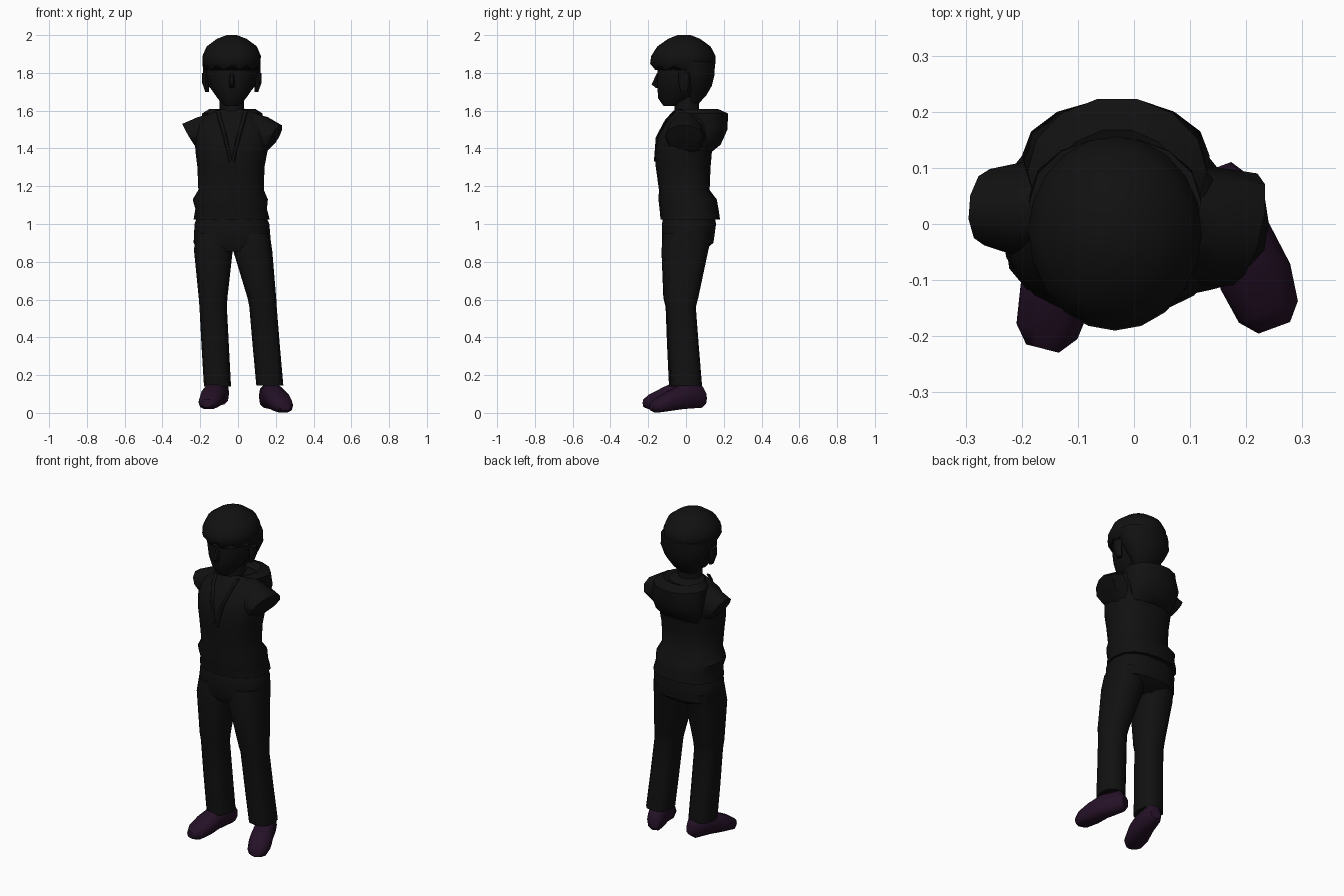
import bpy, bmesh, math
from mathutils import Vector

CX = -0.033  # body centre line


def material(name, rgb):
    m = bpy.data.materials.new(name)
    m.diffuse_color = (*rgb, 1)
    return m


BLACK = material("soft black", (0.0055, 0.0055, 0.0055))
PLUM = material("dark plum", (0.018, 0.0055, 0.02))


def loft(name, rings, mat=BLACK, angle=40):
    """Skin a closed surface through rings of points."""
    bm = bmesh.new()
    vs = [[bm.verts.new(p) for p in r] for r in rings]
    n = len(vs[0])
    for a, b in zip(vs, vs[1:]):
        for i in range(n):
            j = (i + 1) % n
            bm.faces.new((a[i], a[j], b[j], b[i]))
    bm.faces.new(vs[0][::-1])
    bm.faces.new(vs[-1])
    bmesh.ops.recalc_face_normals(bm, faces=bm.faces)
    me = bpy.data.meshes.new(name)
    bm.to_mesh(me)
    bm.free()
    me.materials.append(mat)
    ob = bpy.data.objects.new(name, me)
    bpy.context.collection.objects.link(ob)
    bpy.ops.object.select_all(action='DESELECT')
    ob.select_set(True)
    bpy.context.view_layer.objects.active = ob
    bpy.ops.object.shade_smooth_by_angle(angle=math.radians(angle))
    return ob


def ring(c, u, v, n=12, e=2.0):
    """Superellipse around c with half axes u and v."""
    c, u, v = Vector(c), Vector(u), Vector(v)
    pts = []
    for i in range(n):
        t = 2 * math.pi * i / n
        a, b = math.cos(t), math.sin(t)
        pts.append(c + u * math.copysign(abs(a) ** (2 / e), a)
                   + v * math.copysign(abs(b) ** (2 / e), b))
    return pts


def stack(name, sections, n=12, e=2.0, mat=BLACK, angle=40):
    """Loft level sections given as z, x min, x max, y min, y max."""
    rings = [ring(((a + b) / 2, (c + d) / 2, z), ((b - a) / 2, 0, 0), (0, (d - c) / 2, 0), n, e)
             for z, a, b, c, d in sections]
    return loft(name, rings, mat, angle)


# Jacket with gathered waist
stack("jacket", [
    (1.025, -.235, .167, -.135, .18), (1.08, -.226, .153, -.14, .172),
    (1.13, -.24, .158, -.146, .163), (1.18, -.21, .137, -.143, .125),
    (1.30, -.215, .14, -.16, .13), (1.38, -.225, .155, -.165, .137),
    (1.46, -.23, .165, -.155, .15), (1.53, -.215, .155, -.115, .15),
    (1.58, -.165, .105, -.075, .13), (1.605, -.11, .05, -.055, .1)], n=16, e=2.4)

# Short sleeve openings at the shoulders
loft("left_shoulder", [
    ring((-.13, .02, 1.46), (0, .09, 0), (0, 0, .135), 10),
    ring((-.20, .025, 1.47), (0, .085, 0), (-.015, 0, .1), 10),
    ring((-.262, .03, 1.475), (.005, .068, 0), (-.033, 0, .058), 10)])
loft("right_shoulder", [
    ring((.07, 0, 1.46), (0, .1, 0), (0, 0, .14), 10),
    ring((.14, -.005, 1.465), (.015, .105, 0), (.015, 0, .105), 10),
    ring((.198, -.01, 1.465), (.022, .1, 0), (.03, 0, .06), 10)])

# Folded hood behind the neck
stack("hood", [
    (1.38, -.16, .09, .07, .135), (1.42, -.185, .115, .05, .185),
    (1.50, -.20, .135, .02, .222), (1.585, -.19, .13, -.04, .226),
    (1.61, -.15, .09, -.05, .17), (1.58, -.12, .055, -.05, .1)], n=14)

# Raised V neckline edges
for side, s in (("left", -1), ("right", 1)):
    path = [(.075, -.06, 1.60), (.062, -.105, 1.55), (.035, -.153, 1.46), (.004, -.163, 1.33)]
    loft(side + "_neckline_edge",
         [ring((CX + s * x, y, z), (.012, 0, 0), (0, .008, 0), 6) for x, y, z in path])

# Trousers
stack("trouser_seat", [
    (.855, -.21, .15, -.11, .09), (.90, -.235, .174, -.13, .148),
    (1.0, -.23, .166, -.13, .162), (1.06, -.21, .14, -.12, .15)], n=14, e=2.5)
stack("left_trouser_leg", [
    (.14, -.18, -.037, -.09, .075), (.35, -.193, -.048, -.1, .062),
    (.56, -.204, -.059, -.108, .05), (.61, -.208, -.056, -.12, .06),
    (.86, -.233, -.028, -.13, .115), (.95, -.225, -.02, -.12, .14)], n=12, e=2.6)
stack("right_trouser_leg", [
    (.145, .097, .24, -.08, .085), (.35, .078, .222, -.092, .068),
    (.56, .06, .205, -.105, .052), (.61, .05, .202, -.118, .065),
    (.86, -.026, .181, -.13, .118), (.95, -.03, .168, -.12, .14)], n=12, e=2.6)


# Shoes, lofted from heel to toe
def shoe(name, heel, toe, base):
    heel, toe = Vector((*heel, 0)), Vector((*toe, 0))
    side = Vector((0, 0, 1)).cross((toe - heel).normalized())
    rings = []
    for f, w, lo, hi in ((0, .03, .045, .11), (.08, .046, .025, .15), (.42, .056, .018, .155),
                         (.68, .066, .008, .115), (.9, .056, 0, .08), (1, .03, .012, .055)):
        c = heel.lerp(toe, f) + Vector((0, 0, base + (lo + hi) / 2))
        rings.append(ring(c, side * w, (0, 0, (hi - lo) / 2), 10, 2.6))
    loft(name, rings, PLUM, 50)


shoe("left_shoe", (-.085, .085), (-.163, -.222), .018)
shoe("right_shoe", (.145, .1), (.25, -.185), 0)

# Neck and face
stack("neck", [(1.55, -.105, .04, -.06, .075), (1.62, -.098, .032, -.065, .072),
               (1.72, -.098, .032, -.065, .08)], n=10)
stack("face", [
    (1.625, -.07, .004, -.12, -.05), (1.665, -.108, .042, -.15, .05),
    (1.73, -.153, .087, -.155, .11), (1.79, -.17, .104, -.155, .13),
    (1.87, -.17, .104, -.155, .13)], n=14)
loft("nose", [
    ring((CX, -.148, 1.80), (.01, 0, 0), (0, .006, 0), 6),
    ring((CX, -.163, 1.74), (.016, 0, 0), (0, .022, 0), 6),
    ring((CX, -.152, 1.72), (.012, 0, 0), (0, .01, 0), 6)])

# Ears
for side, s in (("left", -1), ("right", 1)):
    loft(side + "_ear", [
        ring((CX + s * (.13 + .01 * k), -.01, z), (.018 * r, 0, 0), (0, .03 * r, 0), 8)
        for k, z, r in ((0, 1.70, .6), (1, 1.75, 1), (1, 1.8, 1))])

# Hair: cap with a jagged fringe, and the back down to the nape
cap = stack("hair_cap", [
    (1.815, -.172, .106, -.17, .14), (1.85, -.187, .119, -.19, .156),
    (1.89, -.188, .121, -.184, .156), (1.94, -.166, .1, -.152, .13),
    (1.98, -.112, .046, -.095, .075), (2.0, -.06, -.006, -.045, .025)], n=20)
for i in range(20):
    cap.data.vertices[i].co.z += .022 * (i % 2)
stack("hair_back", [
    (1.64, -.09, .024, .01, .07), (1.68, -.115, .05, -.0, .108),
    (1.73, -.155, .089, -.02, .138), (1.79, -.186, .118, -.05, .154),
    (1.86, -.187, .12, -.08, .156)], n=14)
